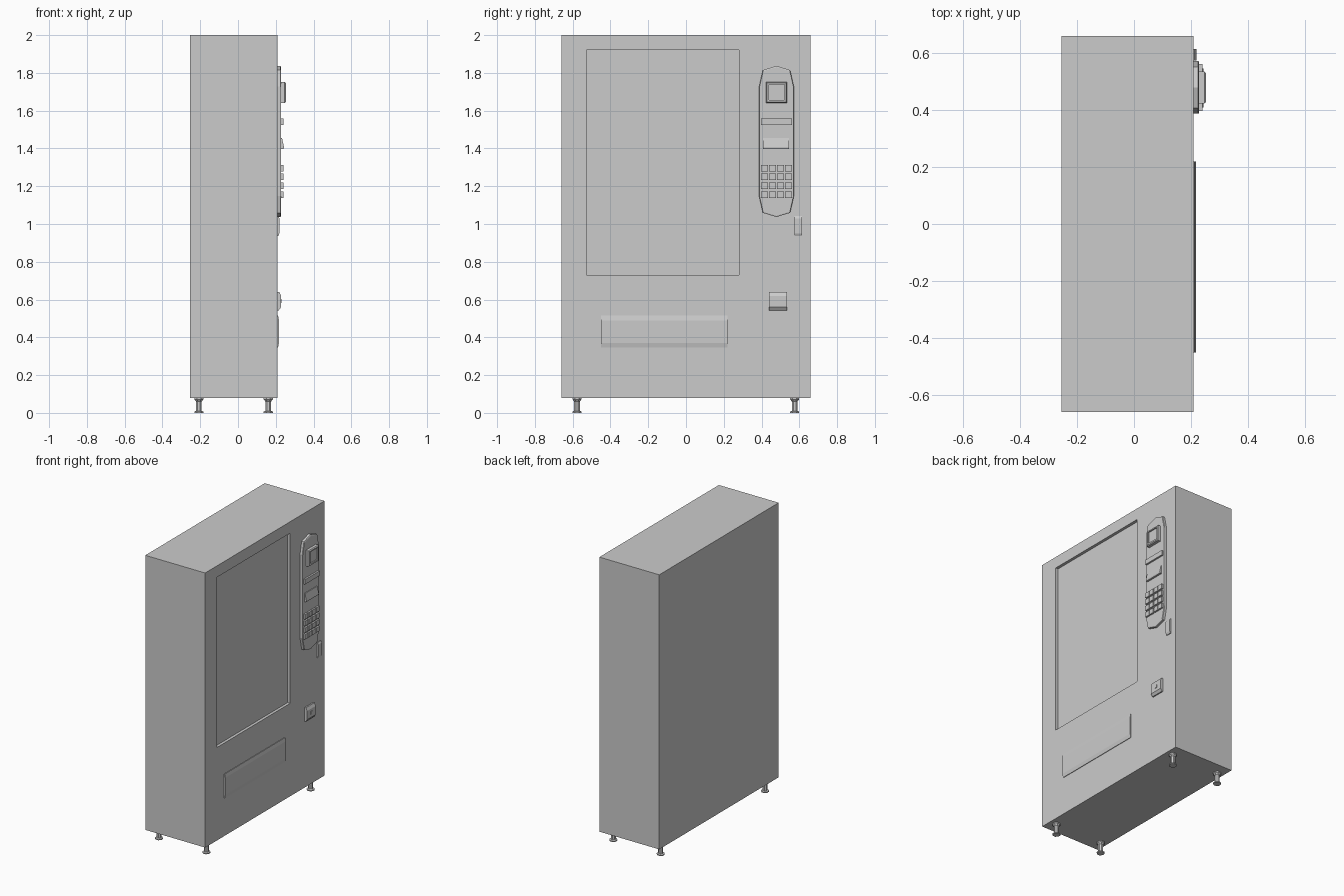
import bpy, bmesh, math

if "Cube" in bpy.data.objects:
    bpy.data.objects.remove(bpy.data.objects["Cube"])

grey = bpy.data.materials.new("light_grey")
grey.diffuse_color = (0.6, 0.6, 0.6, 1)
grey.use_nodes = True
grey.node_tree.nodes["Principled BSDF"].inputs["Base Color"].default_value = grey.diffuse_color

FRONT = 0.208   # cabinet door plane (faces +x)
PANEL = 0.228   # control panel plane


def finish(name, bm):
    bmesh.ops.recalc_face_normals(bm, faces=bm.faces)
    me = bpy.data.meshes.new(name)
    bm.to_mesh(me)
    bm.free()
    me.materials.append(grey)
    ob = bpy.data.objects.new(name, me)
    bpy.context.collection.objects.link(ob)
    return ob


def loft(name, rings):
    """Join rings of equal length with quads and cap both ends."""
    bm = bmesh.new()
    vs = [[bm.verts.new(p) for p in r] for r in rings]
    n = len(vs[0])
    for a, b in zip(vs, vs[1:]):
        for i in range(n):
            j = (i + 1) % n
            bm.faces.new((a[i], a[j], b[j], b[i]))
    bm.faces.new(vs[0])
    bm.faces.new(vs[-1])
    return finish(name, bm)


def rect(x, y0, y1, z0, z1):
    return [(x, y0, z0), (x, y1, z0), (x, y1, z1), (x, y0, z1)]


def box(name, x0, x1, *r):
    return loft(name, [rect(x0, *r), rect(x1, *r)])


def side_profile(name, y0, y1, pts):
    """Extrude an x-z profile along y."""
    return loft(name, [[(x, y, z) for x, z in pts] for y in (y0, y1)])


# cabinet with recessed display window
door = (-0.66, 0.66, 0.08, 2.0)
window = (-0.527, 0.28, 0.73, 1.92)
loft("cabinet", [rect(-0.255, *door), rect(FRONT, *door),
                 rect(FRONT, *window), rect(FRONT - 0.02, *window)])

# delivery flap
side_profile("delivery_flap", -0.45, 0.22, [
    (FRONT - 0.003, 0.345), (0.212, 0.345), (0.217, 0.37),
    (0.217, 0.49), (0.212, 0.515), (FRONT - 0.003, 0.515)])

# control panel with arched ends
half = [(0.0, 0.40), (0.072, 0.378), (0.092, 0.29)]
right = half + [(y, -z) for y, z in reversed(half)]
outline = right + [(-y, z) for y, z in reversed(right[1:-1])]
loft("control_panel", [[(x, 0.479 + y * k, 1.437 + z * k) for y, z in outline]
                       for x, k in ((FRONT - 0.003, 1), (PANEL - 0.003, 1), (PANEL, 0.985))])

# payment reader with chamfered frame and sunken screen
loft("payment_reader", [
    rect(PANEL - 0.003, 0.423, 0.534, 1.64, 1.751),
    rect(0.247, 0.423, 0.534, 1.64, 1.751),
    rect(0.253, 0.428, 0.529, 1.645, 1.746),
    rect(0.253, 0.439, 0.522, 1.656, 1.738),
    rect(0.245, 0.439, 0.522, 1.656, 1.738)])

# card slot bar
box("card_slot", PANEL - 0.003, 0.24, 0.397, 0.561, 1.524, 1.558)

# wedge shaped note slot
side_profile("note_slot", 0.408, 0.545, [
    (PANEL - 0.003, 1.455), (0.233, 1.455), (0.244, 1.405),
    (0.241, 1.397), (PANEL - 0.003, 1.397)])

# keypad
for row in range(4):
    for col in range(4):
        y, z = 0.397 + col * 0.0423, 1.279 - row * 0.0468
        box(f"key_{row}_{col}", PANEL - 0.003, 0.24, y, y + 0.036, z, z + 0.034)

# door handle
side_profile("door_handle", 0.574, 0.614, [
    (FRONT - 0.003, 1.042), (0.213, 1.042), (0.219, 1.03),
    (0.219, 0.95), (0.213, 0.936), (FRONT - 0.003, 0.936)])

# coin return with small button
side_profile("coin_return", 0.439, 0.534, [
    (FRONT - 0.003, 0.64), (0.218, 0.64), (0.228, 0.62),
    (0.228, 0.56), (0.216, 0.543), (FRONT - 0.003, 0.543)])
box("coin_return_button", 0.226, 0.231, 0.476, 0.497, 0.582, 0.603)

# feet: lathe-like posts with flared ends
foot = [(0.024, 0.0), (0.024, 0.007), (0.015, 0.011), (0.015, 0.06),
        (0.024, 0.072), (0.024, 0.082)]
for xn, cx in (("rear", -0.207), ("front", 0.16)):
    for yn, cy in (("left", -0.577), ("right", 0.575)):
        loft(f"{xn}_{yn}_foot", [
            [(cx + r / math.cos(math.pi / 8) * math.cos((i + .5) * math.pi / 4),
              cy + r / math.cos(math.pi / 8) * math.sin((i + .5) * math.pi / 4), z)
             for i in range(8)] for r, z in foot])
